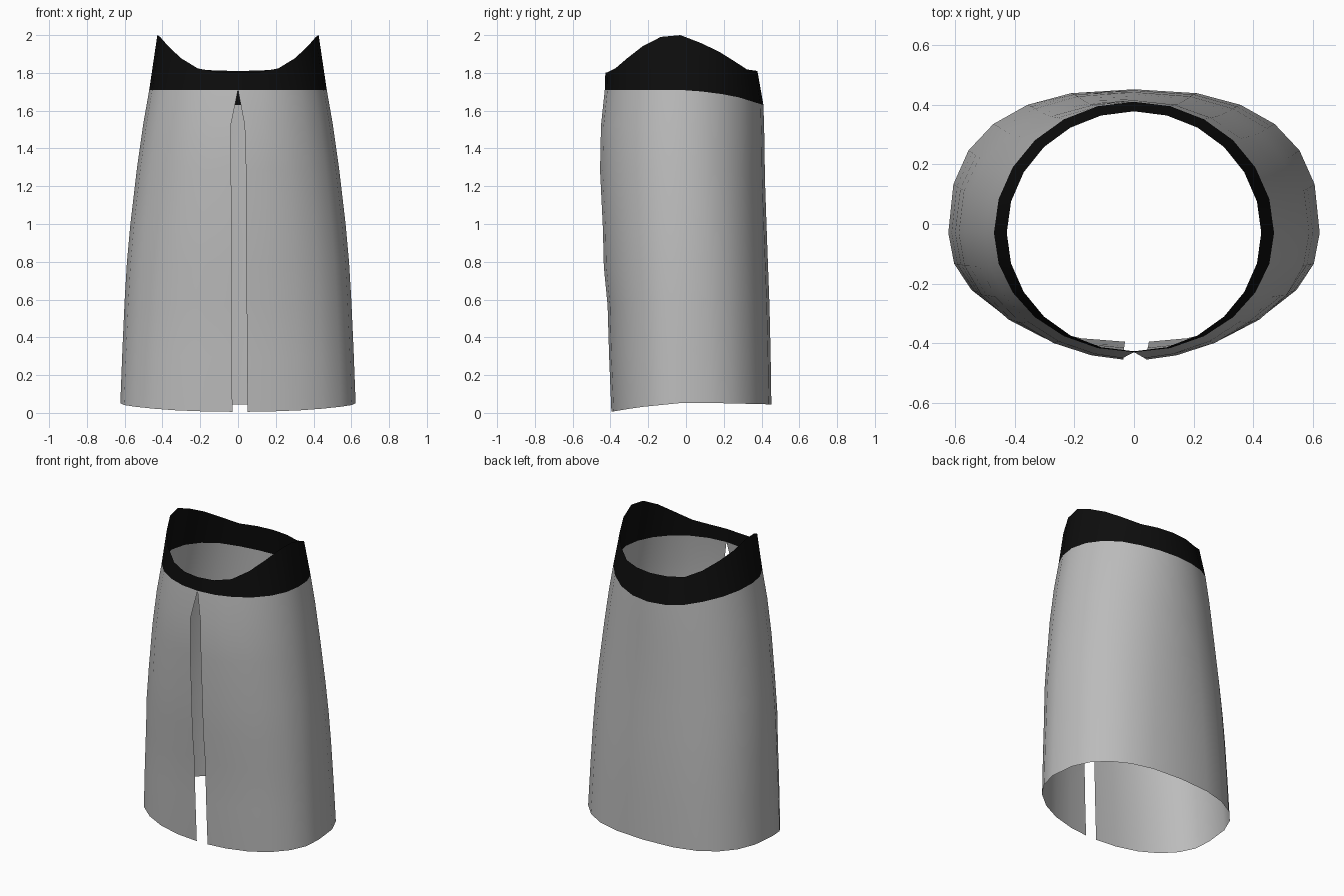
import bpy
import math

cube = bpy.data.objects.get("Cube")
if cube:
    bpy.data.objects.remove(cube, do_unlink=True)

SEGMENTS = 24
MID_Y = -0.03  # widest line, front to back


def make_material(name, value):
    mat = bpy.data.materials.new(name)
    mat.use_nodes = True
    color = (value, value, value, 1)
    mat.diffuse_color = color
    bsdf = mat.node_tree.nodes["Principled BSDF"]
    bsdf.inputs["Base Color"].default_value = color
    bsdf.inputs["Roughness"].default_value = 0.8
    return mat


def interp(points, v):
    if v <= points[0][0]:
        return points[0][1]
    for (a, fa), (b, fb) in zip(points, points[1:]):
        if v <= b:
            return fa + (fb - fa) * (v - a) / (b - a)
    return points[-1][1]


def outline(i, width, front, back, fullness):
    """Point on a rounded oval, counted from the front centre towards +x."""
    a = 2 * math.pi * i / SEGMENTS
    s, c = math.sin(a), -math.cos(a)
    n = 2 + fullness * (0.5 if c > 0 else 0.15)
    x = math.copysign(abs(s) ** (2 / n), s) * width
    y = abs(c) ** (2 / n) * ((back if c > 0 else front) - MID_Y)
    return x, MID_Y + y


def build_sheet(name, rows, mat):
    """Open sheet wrapped around the body, rows run from top to bottom."""
    cols = len(rows[0])
    verts = [p for row in rows for p in row]
    faces = []
    for r in range(len(rows) - 1):
        for i in range(cols - 1):
            a = r * cols + i
            faces.append((a, a + cols, a + cols + 1, a + 1))
    mesh = bpy.data.meshes.new(name)
    mesh.from_pydata(verts, [], faces)
    mesh.materials.append(mat)
    for poly in mesh.polygons:
        poly.use_smooth = True
    obj = bpy.data.objects.new(name, mesh)
    bpy.context.collection.objects.link(obj)
    return obj


# Heights along the body, by depth y
RIM = [(-0.43, 1.8), (-0.39, 1.81), (-0.25, 1.93), (-0.14, 1.99), (-0.03, 2.0),
       (0.1, 1.95), (0.22, 1.89), (0.31, 1.82), (0.38, 1.81)]
SEAM = [(-0.43, 1.71), (0.02, 1.71), (0.25, 1.68), (0.41, 1.63)]
HEM = [(-0.4, 0.005), (-0.25, 0.03), (0, 0.055), (0.25, 0.05), (0.45, 0.045)]

# Drop from seam to hem: fraction, half width, front y, back y, slit left, slit right
LEVELS = [
    (0.0, 0.47, -0.43, 0.41, 0.0, 0.0),
    (0.11, 0.502, -0.45, 0.415, 0.035, -0.038),
    (0.25, 0.535, -0.455, 0.418, 0.042, -0.036),
    (0.43, 0.57, -0.44, 0.428, 0.043, -0.035),
    (0.55, 0.588, -0.435, 0.435, 0.045, -0.034),
    (0.67, 0.6, -0.415, 0.442, 0.046, -0.033),
    (0.83, 0.612, -0.407, 0.448, 0.048, -0.032),
    (1.0, 0.623, -0.395, 0.452, 0.05, -0.03),
]

grey = make_material("grey cloth", 0.5)
black = make_material("black waistband", 0.004)

# Skirt with an open slit at the front centre
rows = []
for t, width, front, back, slit_l, slit_r in LEVELS:
    row = []
    for i in range(SEGMENTS + 1):
        x, y = outline(i, width, front, back, t)
        if i == 0:
            x = slit_l
        elif i == SEGMENTS:
            x = slit_r
        seam_y = outline(i, *LEVELS[0][1:4], 0)[1]
        hem_y = outline(i, *LEVELS[-1][1:4], 1)[1]
        top, low = interp(SEAM, seam_y), interp(HEM, hem_y)
        row.append((x, y, top + (low - top) * t))
    rows.append(row)
build_sheet("skirt", rows, grey)

# Waistband rising to a peak on each hip
rim, seam = [], []
for i in range(SEGMENTS + 1):
    x, y = outline(i, 0.427, -0.427, 0.378, 0)
    rim.append((x, y, interp(RIM, y)))
    x, y = outline(i, *LEVELS[0][1:4], 0)
    seam.append((x, y, interp(SEAM, y)))
build_sheet("waistband", [rim, seam], black)
